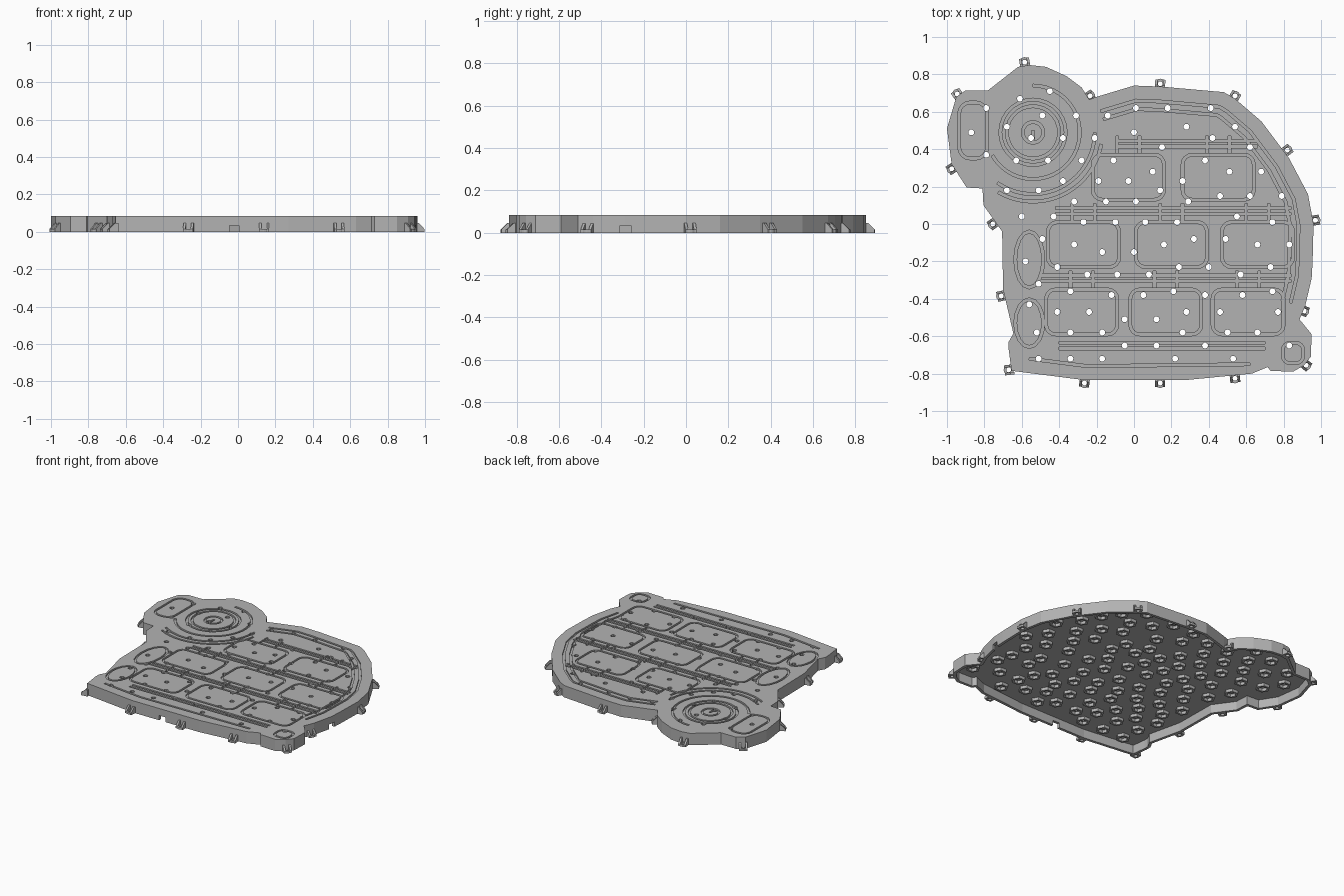
import bpy, bmesh
from math import cos, sin, radians, tau
from mathutils import Vector

old = bpy.data.objects.get("Cube")
if old:
    bpy.data.objects.remove(old, do_unlink=True)

TOP, CEILING, WALL = 0.085, 0.063, 0.02

grey = bpy.data.materials.new("plain grey")
grey.use_nodes = True
grey.diffuse_color = (0.45, 0.45, 0.45, 1)
grey.node_tree.nodes["Principled BSDF"].inputs["Base Color"].default_value = (0.45, 0.45, 0.45, 1)

# Plan outline of the tray, clockwise, in hundredths
OUTLINE = [Vector(p) / 100 for p in (
    (-100, 51), (-95, 68), (-90, 71.5), (-78, 71.5), (-62, 84), (-56, 85), (-47, 84),
    (-36, 79), (-28, 73), (-24, 66.5), (-20, 68), (0, 74), (14, 73.5), (48, 70.5),
    (54, 67), (68, 55), (83, 35), (93, 16), (96, 0), (95.5, -20), (95, -29), (91.5, -44),
    (88.5, -51), (95, -59), (94.5, -71), (91, -75.5), (85, -79), (73, -78.5),
    (71.5, -76.5), (63, -80), (27, -83.5), (-26, -83.5), (-65.5, -78.5), (-67, -67),
    (-67, -63), (-64.5, -58.5), (-70, -35), (-70.5, -4), (-80.5, 10), (-81, 19),
    (-89.5, 19.5), (-97.5, 32))]

# Bolt holes: one y for each short row of x, in hundredths
HOLES = {
    -72: (-51, -34, -17, 22, 53), -65: (-5, 12, 38, 83), -58: (-52, -34, -17, 26, 50, 66),
    -51: (-5, 12), -47: (-41, -24, 28, 46, 77), -43: (-56,), -38: (-12, 5, 38, 58),
    -36: (-34, 21, 74), -32: (-51,), -27: (-25, -9, 8, 57), -23: (-41, 24, 40, 73),
    -20: (-58,), -15: (-17, 0), -11: (-32, 16, 66, 83), -8: (-49, 32, 49),
    1: (-27, -10, 6, 23, 74), 4: (-60, -43, 55), 12: (-32, -15, 1, 29),
    15: (46, 62, 79), 18: (-68, -51, 14), 23: (-38, -19, -3, 26), 28: (10, 51, 68),
    34: (-63, -46, -28, -11, 38), 37: (-79,), 41: (15, 62), 46: (-55, -38, -21, 42),
    49: (-87, 0), 52: (-68, 28, 54), 58: (-49, -31, -14), 62: (-79, 1, 18, 41),
    67: (-61,), 71: (-45,)}
HOLES = [(x / 100, y / 100) for y, row in HOLES.items() for x in row]

# Centres of the fixing lugs round the rim
LUGS = ((-94.5, 69.5), (-58.5, 86.5), (-23.5, 68.5), (14, 75), (54, 68.5), (82, 39.5),
        (97, 2), (91, -46.5), (92, -75.5), (54, -82.5), (14, -85), (-26.5, -85),
        (-67, -78), (-71, -38.5), (-75.5, 0), (-97.5, 29.5))


def finish(bm, name):
    bmesh.ops.recalc_face_normals(bm, faces=bm.faces)
    mesh = bpy.data.meshes.new(name)
    bm.to_mesh(mesh)
    bm.free()
    mesh.materials.append(grey)
    obj = bpy.data.objects.new(name, mesh)
    bpy.context.collection.objects.link(obj)
    return obj


def offset(pts, dist, closed=True):
    """Move a path sideways, to the left of its direction, with mitred corners."""
    out, n = [], len(pts)
    for i, p in enumerate(pts):
        before = p - pts[i - 1] if closed or i else pts[1] - p
        after = pts[(i + 1) % n] - p if closed or i < n - 1 else before
        a, b = (Vector((-d.y, d.x)).normalized() for d in (before, after))
        out.append(p + (a + b) * dist / max(1 + a.dot(b), 0.4))
    return out


def loop(bm, pts, z):
    return [bm.verts.new((p[0], p[1], z)) for p in pts]


def bridge(bm, a, b, closed=True):
    n = len(a)
    for i in range(n if closed else n - 1):
        j = (i + 1) % n
        bm.faces.new((a[i], a[j], b[j], b[i]))


def ribbon(bm, pts, closed=True, width=0.015):
    """A groove-shaped solid strip that follows a path."""
    sides = [offset(pts, s * width / 2, closed) for s in (1, -1)]
    lo, hi = ([loop(bm, s, z) for s in sides] for z in (TOP - 0.011, TOP + 0.02))
    for a, b in ((lo[0], lo[1]), (hi[0], hi[1]), (lo[0], hi[0]), (lo[1], hi[1])):
        bridge(bm, a, b, closed)
    if not closed:
        for k in (0, -1):
            bm.faces.new((lo[0][k], lo[1][k], hi[1][k], hi[0][k]))


def arc(cx, cy, r, start=0, end=360, n=28, squash=1):
    full = end - start == 360
    steps = n if full else n + 1
    return [Vector((cx + r * cos(radians(start + (end - start) * i / n)),
                    cy + r * squash * sin(radians(start + (end - start) * i / n))))
            for i in range(steps)]


def panel(cx, cy, w, h, r=0.05):
    pts = []
    for k, (sx, sy) in enumerate(((1, 1), (-1, 1), (-1, -1), (1, -1))):
        pts += arc(cx + sx * (w / 2 - r), cy + sy * (h / 2 - r), r, k * 90, k * 90 + 90, 4)
    return pts


def tube(bm, x, y, outer, inner, z0, z1, n):
    rings = [loop(bm, arc(x, y, r, n=n), z)
             for r, z in ((outer, z0), (outer, z1), (inner, z1), (inner, z0))]
    for i in range(4):
        bridge(bm, rings[i - 1], rings[i])


def cut(target, bm):
    cutter = finish(bm, "cutter")
    cutter.hide_render = True
    mod = target.modifiers.new("cut", "BOOLEAN")
    mod.operation, mod.solver, mod.object = "DIFFERENCE", "EXACT", cutter
    mod.use_self = True
    bpy.context.view_layer.objects.active = target
    bpy.ops.object.modifier_apply(modifier=mod.name)
    bpy.data.objects.remove(cutter, do_unlink=True)


# Hollow tray: top plate with a thin skirt
bm = bmesh.new()
inner = offset(OUTLINE, -WALL)
rings = [loop(bm, p, z) for p, z in
         ((OUTLINE, TOP), (OUTLINE, 0), (inner, 0), (inner, CEILING))]
for a, b in zip(rings, rings[1:]):
    bridge(bm, a, b)
bm.faces.new(rings[0])
bm.faces.new(rings[-1])
tray = finish(bm, "tray")

# Grooves: staggered rounded panels
bm = bmesh.new()
for y, xs in ((0.25, (-0.03, 0.45)), (-0.11, (-0.27, 0.2, 0.66)), (-0.47, (-0.28, 0.17, 0.61))):
    for x in xs:
        ribbon(bm, panel(x, y, 0.38, 0.24))
        for dx in (-0.06, 0.06):
            ribbon(bm, [Vector((x + dx, y + 0.13)), Vector((x + dx, y + 0.22))], False)

# Grooves: paired channels between the panel rows
for y, x0, x1 in ((0.07, -0.42, 0.84), (-0.29, -0.5, 0.84), (0.43, -0.1, 0.66), (-0.65, -0.4, 0.7)):
    for dy in (-0.015, 0.015):
        ribbon(bm, [Vector((x0, y + dy)), Vector((x1, y + dy))], False)

# Grooves: border along the curved side, in two parallel lines
for inset in (0.08, 0.125):
    ribbon(bm, offset(OUTLINE[10:22], -inset, False), False)
ribbon(bm, [Vector((-0.56, -0.72)), Vector((-0.25, -0.76)), Vector((0.62, -0.75))], False)

# Grooves: round dial with sweeping arcs and the small end panels
for r in (0.175, 0.14, 0.055):
    ribbon(bm, arc(-0.54, 0.49, r))
ribbon(bm, [Vector((-0.54, 0.43)), Vector((-0.54, 0.5))], False)
for r, start, end in ((0.25, -150, 90), (0.33, -125, 0), (0.37, -120, -10)):
    ribbon(bm, arc(-0.54, 0.49, r, start, end), False)
ribbon(bm, panel(-0.86, 0.5, 0.15, 0.3, 0.06))
ribbon(bm, panel(0.85, -0.69, 0.11, 0.11, 0.04))
for y, squash in ((-0.19, 2.0), (-0.53, 1.7)):
    ribbon(bm, arc(-0.56, y, 0.075, squash=squash, n=16))
cut(tray, bm)

# Bolt holes through the plate
bm = bmesh.new()
for x, y in HOLES:
    a, b = (loop(bm, arc(x, y, 0.016, n=10), z) for z in (0.03, 0.12))
    bridge(bm, a, b)
    bm.faces.new(a)
    bm.faces.new(b)
# Cable notches in the front and side walls
for x, y in ((-0.02, -0.83), (0.95, -0.285)):
    a, b = (loop(bm, [(x + sx * 0.026, y + sy * 0.026) for sx, sy in
                      ((1, 1), (-1, 1), (-1, -1), (1, -1))], z) for z in (-0.01, 0.034))
    bridge(bm, a, b)
    bm.faces.new(a)
    bm.faces.new(b)
cut(tray, bm)

# Hexagonal nut holders under the plate
bm = bmesh.new()
for x, y in HOLES:
    tube(bm, x, y, 0.046, 0.03, 0.042, CEILING + 0.001, 6)
finish(bm, "nut_holders")

# Fixing lugs: a foot ring with two sloping gussets, facing away from the nearest wall
bm = bmesh.new()
for lug in LUGS:
    c = Vector(lug) / 100
    best = None
    for i, q in enumerate(OUTLINE):
        p = OUTLINE[i - 1]
        d = q - p
        t = min(max((c - p).dot(d) / d.length_squared, 0), 1)
        gap = (p + d * t - c).length
        if best is None or gap < best[0]:
            best = (gap, Vector((-d.y, d.x)).normalized())
    out = best[1]
    side = Vector((-out.y, out.x))
    tube(bm, c.x, c.y, 0.027, 0.013, 0, 0.015, 16)
    for s in (-1, 1):
        ends = []
        for w in (0.014, 0.027):
            ends.append([bm.verts.new((*(c + out * o + side * s * w), z)) for o, z in
                         ((-0.028, 0), (0.022, 0), (0.022, 0.015), (-0.008, 0.046), (-0.028, 0.046))])
        bridge(bm, *ends)
        for e in ends:
            bm.faces.new(e)
finish(bm, "fixing_lugs")
